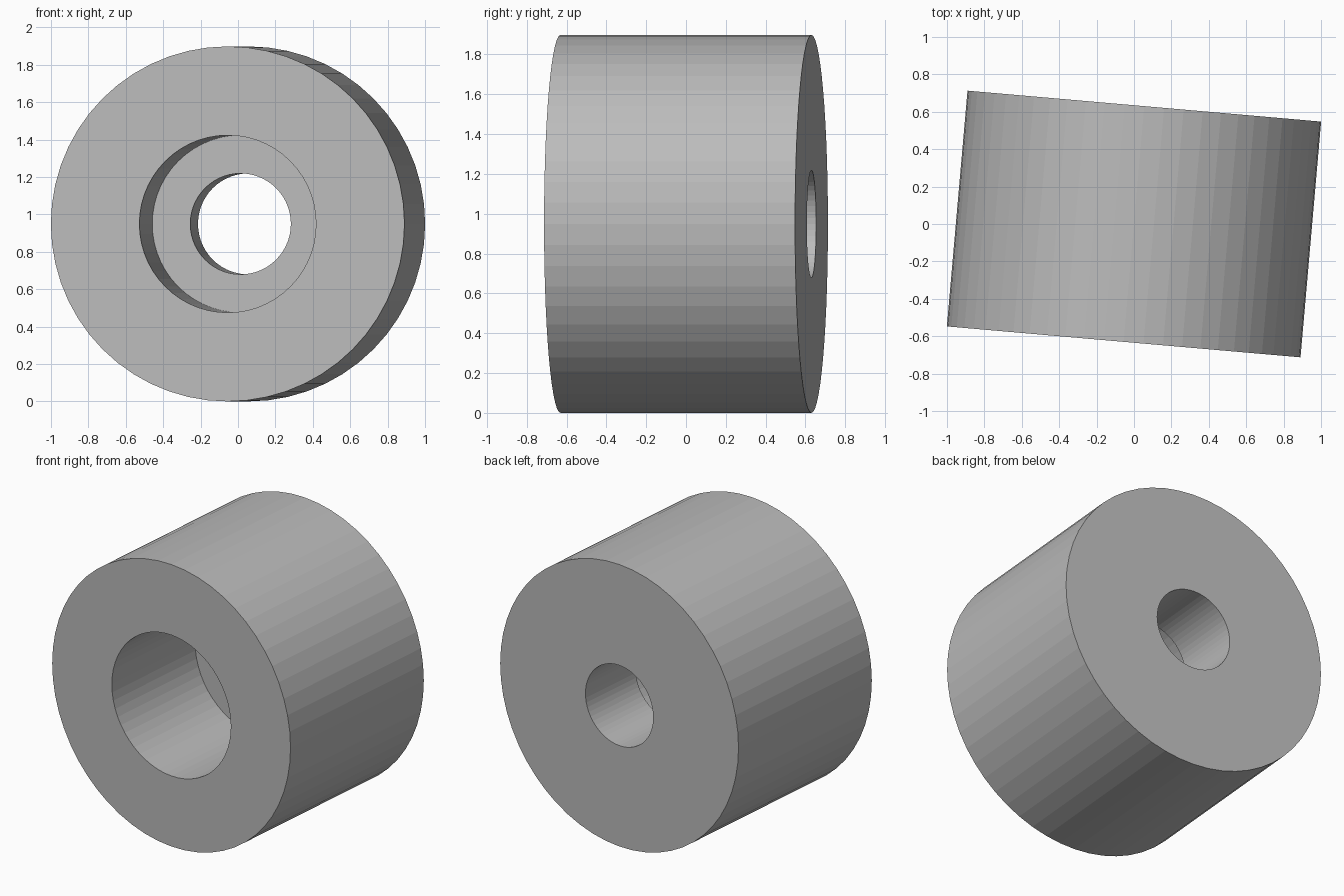
import bpy, bmesh, math
from mathutils import Matrix

cube = bpy.data.objects.get("Cube")
if cube:
    bpy.data.objects.remove(cube, do_unlink=True)

OUTER, BORE, HOLE = 0.949, 0.474, 0.27   # radii
LENGTH, BORE_DEPTH = 1.265, 0.79
SIDES, YAW = 56, math.radians(-5)

grey = bpy.data.materials.new("plain grey")
grey.use_nodes = True
colour = (0.5, 0.5, 0.5, 1)
grey.diffuse_color = colour
grey.node_tree.nodes["Principled BSDF"].inputs["Base Color"].default_value = colour

# Closed (radius, y) section of the counterbored bushing, turned about y
front, back = -LENGTH / 2, LENGTH / 2
step = front + BORE_DEPTH
section = [(OUTER, front), (OUTER, back), (HOLE, back),
           (HOLE, step), (BORE, step), (BORE, front)]

bm = bmesh.new()
rings = []
for radius, y in section:
    ring = []
    for i in range(SIDES):
        a = math.tau * i / SIDES
        ring.append(bm.verts.new((radius * math.cos(a), y, radius * math.sin(a))))
    rings.append(ring)
for k, ring in enumerate(rings):
    following = rings[(k + 1) % len(rings)]
    for i in range(SIDES):
        j = (i + 1) % SIDES
        bm.faces.new((ring[i], ring[j], following[j], following[i]))
bmesh.ops.recalc_face_normals(bm, faces=bm.faces)

# Stand it on the ground, slightly turned
bm.transform(Matrix.Translation((0, 0, OUTER)) @ Matrix.Rotation(YAW, 4, "Z"))

mesh = bpy.data.meshes.new("counterbored_bushing")
bm.to_mesh(mesh)
bm.free()
mesh.materials.append(grey)
bushing = bpy.data.objects.new("counterbored_bushing", mesh)
bpy.context.collection.objects.link(bushing)
